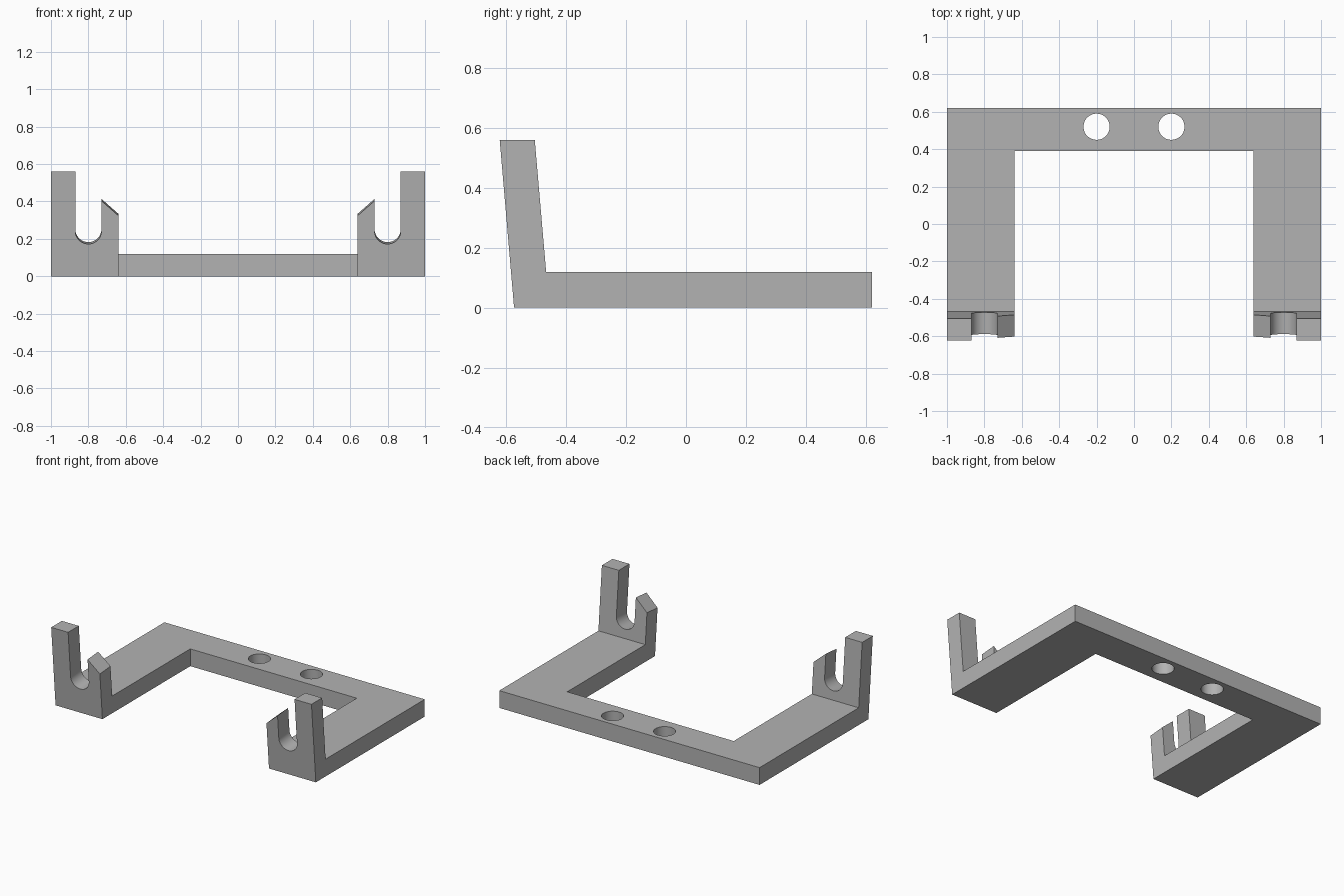
import bpy, bmesh
from math import radians, sin, cos, pi
from mathutils import Vector

cube = bpy.data.objects.get("Cube")
if cube:
    bpy.data.objects.remove(cube, do_unlink=True)

grey = bpy.data.materials.new("plain grey")
grey.use_nodes = True
colour = (0.45, 0.45, 0.45, 1)
grey.diffuse_color = colour
grey.node_tree.nodes["Principled BSDF"].inputs["Base Color"].default_value = colour


def prism(name, outline, sweep):
    """Extrude a flat outline of 3D points along a sweep vector."""
    bm = bmesh.new()
    face = bm.faces.new([bm.verts.new(p) for p in outline])
    moved = bmesh.ops.extrude_face_region(bm, geom=[face])["geom"]
    bmesh.ops.translate(bm, vec=Vector(sweep),
                        verts=[g for g in moved if isinstance(g, bmesh.types.BMVert)])
    bmesh.ops.recalc_face_normals(bm, faces=bm.faces)
    mesh = bpy.data.meshes.new(name)
    bm.to_mesh(mesh)
    bm.free()
    mesh.materials.append(grey)
    obj = bpy.data.objects.new(name, mesh)
    bpy.context.collection.objects.link(obj)
    return obj


def arc(cx, cy, r, start, end, steps):
    return [(cx + r * cos(start + (end - start) * i / steps),
             cy + r * sin(start + (end - start) * i / steps)) for i in range(steps + 1)]


# Side profile: flat base with a forward-leaning upright
side = [(-0.574, 0), (0.621, 0), (0.621, 0.12), (-0.467, 0.12), (-0.505, 0.56), (-0.622, 0.56)]
bracket = prism("bracket", [(-1, y, z) for y, z in side], (2, 0, 0))

# Opening between the two arms
opening = [(-0.64, -1), (0.64, -1), (0.64, 0.39), (-0.64, 0.39)]
cutters = [prism("opening_cutter", [(x, y, -0.2) for x, y in opening], (0, 0, 1.2))]

# Round-bottomed slot and sloped inner prong, cut square to the leaning upright
slot = arc(0.8, 0.243, 0.07, pi, 2 * pi, 24)[::-1]
slot = slot[::-1] + [(0.87, 0.9), (0.55, 0.9), (0.55, 0.246), (0.73, 0.405)]
for sign, label in ((1, "left"), (-1, "right")):
    cutter = prism(label + "_slot_cutter", [(sign * x, -0.15, z) for x, z in slot], (0, 0.45, 0))
    cutter.location = (0, -0.574, 0)
    cutter.rotation_euler.x = radians(5)
    # Screw hole through the back bar
    ring = arc(sign * 0.2, 0.52, 0.07, 0, 2 * pi, 48)[:-1]
    hole = prism(label + "_hole_cutter", [(x, y, -0.2) for x, y in ring], (0, 0, 0.6))
    cutters += [cutter, hole]

bpy.context.view_layer.update()
bpy.ops.object.select_all(action="DESELECT")
bracket.select_set(True)
bpy.context.view_layer.objects.active = bracket
for cutter in cutters:
    cutter.hide_render = True
    cut = bracket.modifiers.new(cutter.name, "BOOLEAN")
    cut.operation = "DIFFERENCE"
    cut.solver = "EXACT"
    cut.object = cutter
    bpy.ops.object.modifier_apply(modifier=cut.name)
for cutter in cutters:
    bpy.data.objects.remove(cutter, do_unlink=True)

# Smooth slot and hole walls, keep the edges sharp
bpy.ops.object.shade_smooth_by_angle(angle=radians(30))
